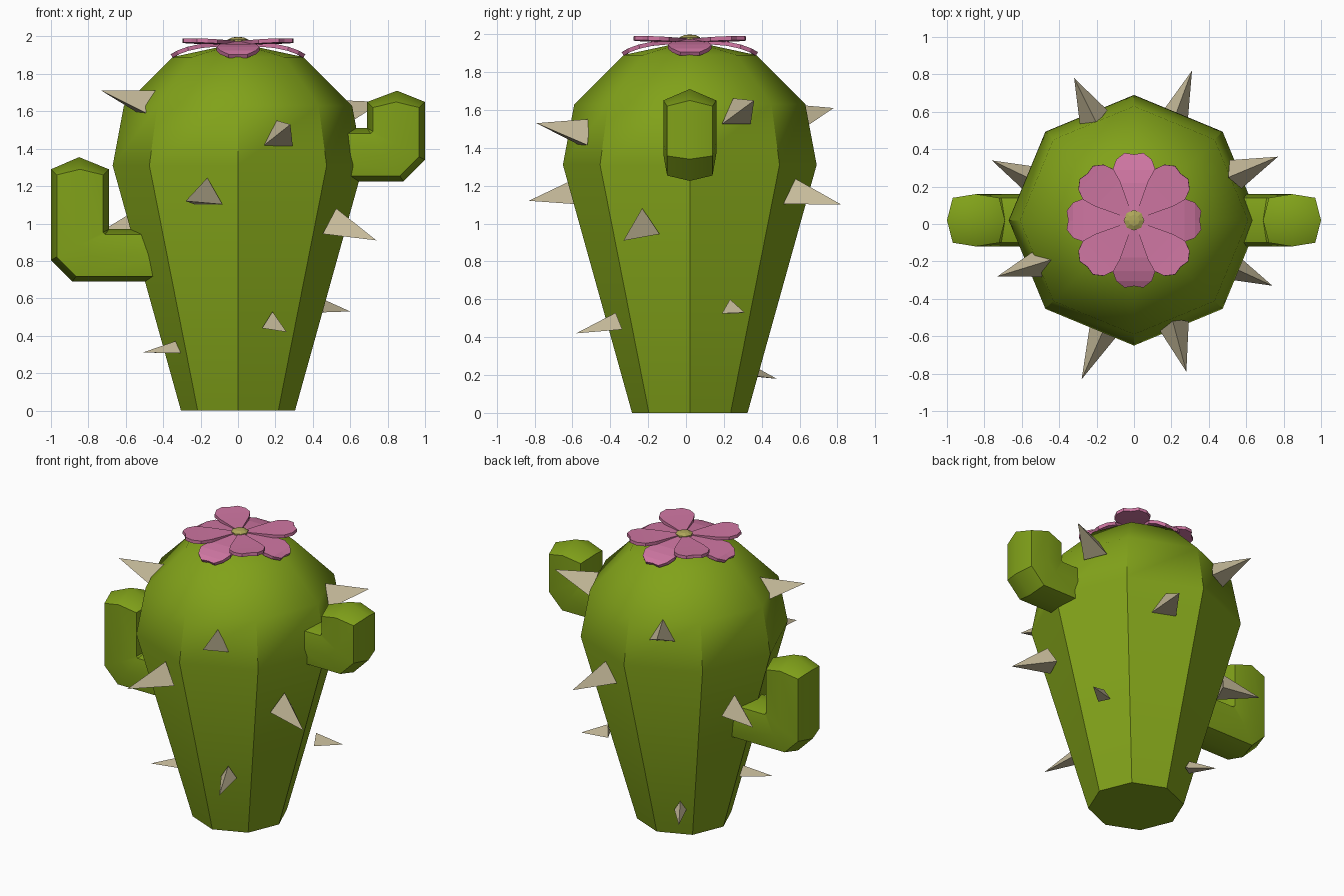
import bpy, bmesh, math
from mathutils import Vector

if "Cube" in bpy.data.objects:
    bpy.data.objects.remove(bpy.data.objects["Cube"])

CY = 0.02  # y of the plant's axis


def material(name, rgb):
    m = bpy.data.materials.new(name)
    m.diffuse_color = (*rgb, 1)
    m.use_nodes = True
    m.node_tree.nodes["Principled BSDF"].inputs["Base Color"].default_value = m.diffuse_color
    return m


GREEN = material("cactus_green", (0.22, 0.36, 0.01))
PINK = material("petal_pink", (0.62, 0.18, 0.36))
TAN = material("spine_tan", (0.56, 0.49, 0.32))
YELLOW = material("flower_centre_yellow", (0.42, 0.38, 0.10))


def make(name, verts, faces, mat, smooth=None):
    me = bpy.data.meshes.new(name)
    me.from_pydata([tuple(v) for v in verts], [], faces)
    bm = bmesh.new()
    bm.from_mesh(me)
    bmesh.ops.recalc_face_normals(bm, faces=bm.faces)
    bm.to_mesh(me)
    bm.free()
    me.materials.append(mat)
    ob = bpy.data.objects.new(name, me)
    bpy.context.collection.objects.link(ob)
    if smooth:
        bpy.ops.object.select_all(action='DESELECT')
        ob.select_set(True)
        bpy.context.view_layer.objects.active = ob
        bpy.ops.object.shade_smooth_by_angle(angle=math.radians(smooth))
    return ob


def loft(name, rings, apex, mat, smooth=None):
    """Skin 8-point rings, flat cap at the start and a fan to the apex."""
    n = len(rings[0])
    verts = [p for r in rings for p in r] + [apex]
    faces = [list(range(n))]
    for k in range(len(rings) - 1):
        for i in range(n):
            j = (i + 1) % n
            faces.append([k * n + i, k * n + j, (k + 1) * n + j, (k + 1) * n + i])
    last = (len(rings) - 1) * n
    faces += [[last + i, last + (i + 1) % n, len(verts) - 1] for i in range(n)]
    return make(name, verts, faces, mat, smooth)


def octagon(r, z):
    return [(r * math.cos(i * math.pi / 4), CY + r * math.sin(i * math.pi / 4), z)
            for i in range(8)]


# Body
loft("body", [octagon(r, z) for r, z in
              [(0.305, 0), (0.67, 1.31), (0.61, 1.63), (0.35, 1.89)]],
     (0, CY, 1.965), GREEN, 38)

# Arms: each ring is a bulged square spanning an inner and an outer point in xz
SECTION = [(1, 0), (.8, .12), (0, .14), (-.8, .12), (-1, 0), (-.8, -.12), (0, -.14), (.8, -.12)]


def arm(name, side, root, low, high, shoulder, peak):
    spans = [((root, high), (root, low)),
             ((0.69, high), (0.885, low)),
             ((0.69, high), (1.0, low + 0.115)),
             ((0.69, shoulder), (1.0, shoulder))]
    rings = []
    for k, (a, b) in enumerate(spans):
        a, b = Vector(a), Vector(b)
        c, u = (a + b) / 2, (b - a) / 2
        ring = []
        for s, t in SECTION:
            p = c + u * s
            drop = 0.03 if k == 3 and abs(s) == .8 else 0  # corners sit lower
            ring.append((side * p.x, CY + t, p.y - drop))
        rings.append(ring)
    loft(name, rings, (side * 0.85, CY, peak), GREEN, 38)


arm("right_arm", 1, 0.5, 1.225, 1.51, 1.65, 1.71)
arm("left_arm", -1, 0.4, 0.69, 0.97, 1.29, 1.355)

# Spines: tip, base centre, base radius
SPINES = [
    ((-.28, -.83, 1.12), (-.16, -.56, 1.15), .095),
    ((.28, -.79, 1.53), (.21, -.53, 1.46), .095),
    ((.26, -.58, .42), (.18, -.36, .47), .06),
    ((-.51, -.24, .31), (-.32, -.15, .33), .045),
    ((.74, -.33, .91), (.50, -.22, .99), .095),
    ((.77, .36, 1.65), (.53, .26, 1.57), .095),
    ((.60, .31, .53), (.44, .23, .55), .05),
    ((-.73, -.28, 1.71), (-.47, -.20, 1.62), .095),
    ((-.76, .34, .94), (-.53, .23, .98), .095),
    ((-.32, .78, 1.61), (-.21, .56, 1.54), .095),
    ((.31, .82, 1.10), (.21, .55, 1.15), .095),
    ((-.28, .48, .18), (-.18, .32, .22), .045),
]
for n, (tip, base, r) in enumerate(SPINES):
    tip, base = Vector(tip), Vector(base)
    d = (tip - base).normalized()
    side = d.cross(Vector((0, 0, 1))).normalized()
    up = side.cross(d)
    ring = [base + r * (math.cos(a) * up + math.sin(a) * side)
            for a in (0, math.tau / 3, 2 * math.tau / 3)]
    make(f"spine_{n + 1}", ring + [tip], [[0, 1, 2], [0, 1, 3], [1, 2, 3], [2, 0, 3]], TAN)

# Petals: drooping ones on the axes, flat ones on the diagonals
OUTLINE = [(0.03, 0.015), (0.20, 0.095), (0.27, 0.115), (0.325, 0.095), (0.36, 0.05)]
DROOP = [1.975, 1.96, 1.945, 1.925, 1.905]
FLAT = [1.978, 1.982, 1.985, 1.988, 1.99]
for k in range(8):
    ang = k * math.pi / 4
    ca, sa = math.cos(ang), math.sin(ang)
    verts = []
    for (r, w), z in zip(OUTLINE, FLAT if k % 2 else DROOP):
        for t in (-w, 0, w):
            rr = r - (0.008 if t == 0 and r == 0.36 else 0)
            verts.append((rr * ca - t * sa, CY + rr * sa + t * ca, z))
    faces = [[3 * i + j, 3 * i + 3 + j, 3 * i + 4 + j, 3 * i + 1 + j]
             for i in range(4) for j in range(2)]
    petal = make(f"petal_{k + 1}", verts, faces, PINK)
    if petal.data.polygons[0].normal.z < 0:
        petal.data.flip_normals()
    sol = petal.modifiers.new("thickness", 'SOLIDIFY')
    sol.thickness = 0.022
    sol.offset = -1

# Flower centre
loft("flower_centre", [octagon(0.055, 1.965), octagon(0.055, 1.983), octagon(0.03, 1.995)],
     (0, CY, 1.998), YELLOW)
